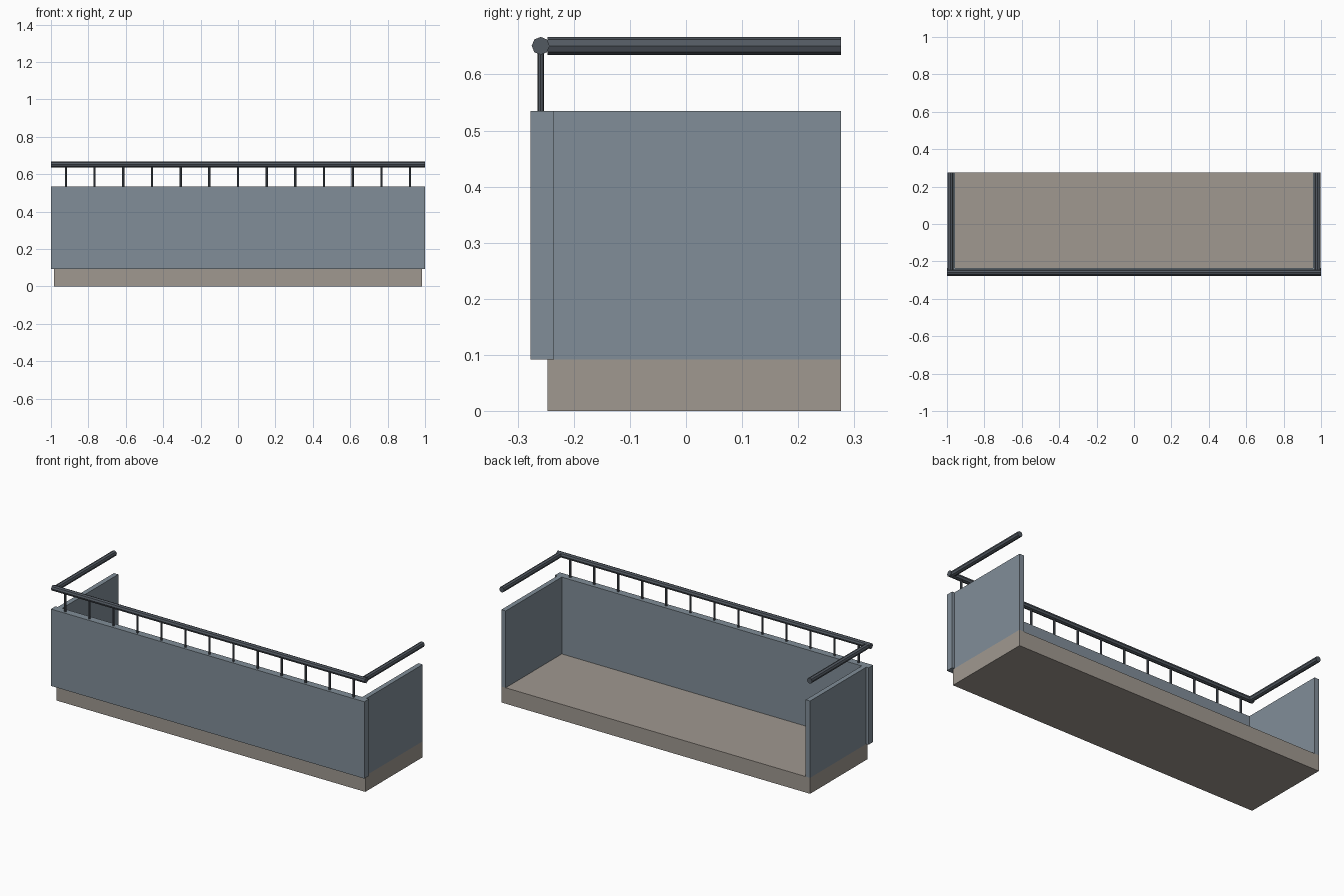
import bpy
from math import radians
from mathutils import Vector

cube = bpy.data.objects.get("Cube")
if cube:
    bpy.data.objects.remove(cube, do_unlink=True)


def material(name, rgb):
    m = bpy.data.materials.new(name)
    m.use_nodes = True
    m.diffuse_color = (*rgb, 1)
    m.node_tree.nodes["Principled BSDF"].inputs["Base Color"].default_value = (*rgb, 1)
    return m


STONE = material("warm grey stone", (0.35, 0.315, 0.28))
PANEL = material("slate blue panel", (0.22, 0.27, 0.315))
METAL = material("dark grey metal", (0.085, 0.10, 0.12))


def box(name, low, high, mat):
    low, high = Vector(low), Vector(high)
    bpy.ops.mesh.primitive_cube_add(size=1, location=(low + high) / 2)
    ob = bpy.context.object
    ob.name = name
    ob.scale = high - low
    bpy.ops.object.transform_apply(location=False, rotation=False, scale=True)
    ob.data.materials.append(mat)


def rod(name, start, end, radius):
    start, end = Vector(start), Vector(end)
    axis = end - start
    bpy.ops.mesh.primitive_cylinder_add(
        vertices=8, radius=radius, depth=axis.length, location=(start + end) / 2,
        rotation=axis.to_track_quat('Z', 'Y').to_euler())
    ob = bpy.context.object
    ob.name = name
    ob.data.materials.append(METAL)


BACK, PANEL_Y = 0.276, -0.235
FLOOR, TOP = 0.092, 0.535
SLAB_X, SLAB_Y = 0.985, -0.247
RAIL_Y, RAIL_Z, RAIL_R = -0.259, 0.651, 0.016

# Floor slab and front parapet
box("floor_slab", (-SLAB_X, SLAB_Y, 0), (SLAB_X, BACK, FLOOR), STONE)
box("front_panel", (-1, -0.277, FLOOR), (1, PANEL_Y, TOP), PANEL)

# Side parapets and side handrails
for side, s in (("left", 1), ("right", -1)):
    xs = sorted((s * 0.957, s * SLAB_X))
    box(side + "_panel", (xs[0], PANEL_Y, FLOOR), (xs[1], BACK, TOP), PANEL)
    rod(side + "_handrail", (s * 0.982, SLAB_Y, RAIL_Z), (s * 0.982, BACK, RAIL_Z), RAIL_R)

# Front handrail on evenly spaced posts
rod("front_handrail", (-1, RAIL_Y, RAIL_Z), (1, RAIL_Y, RAIL_Z), RAIL_R)
POSTS = 13
for i in range(POSTS):
    x = -0.92 + 1.84 * i / (POSTS - 1)
    rod(f"rail_post_{i + 1}", (x, RAIL_Y, TOP), (x, RAIL_Y, RAIL_Z), 0.006)
